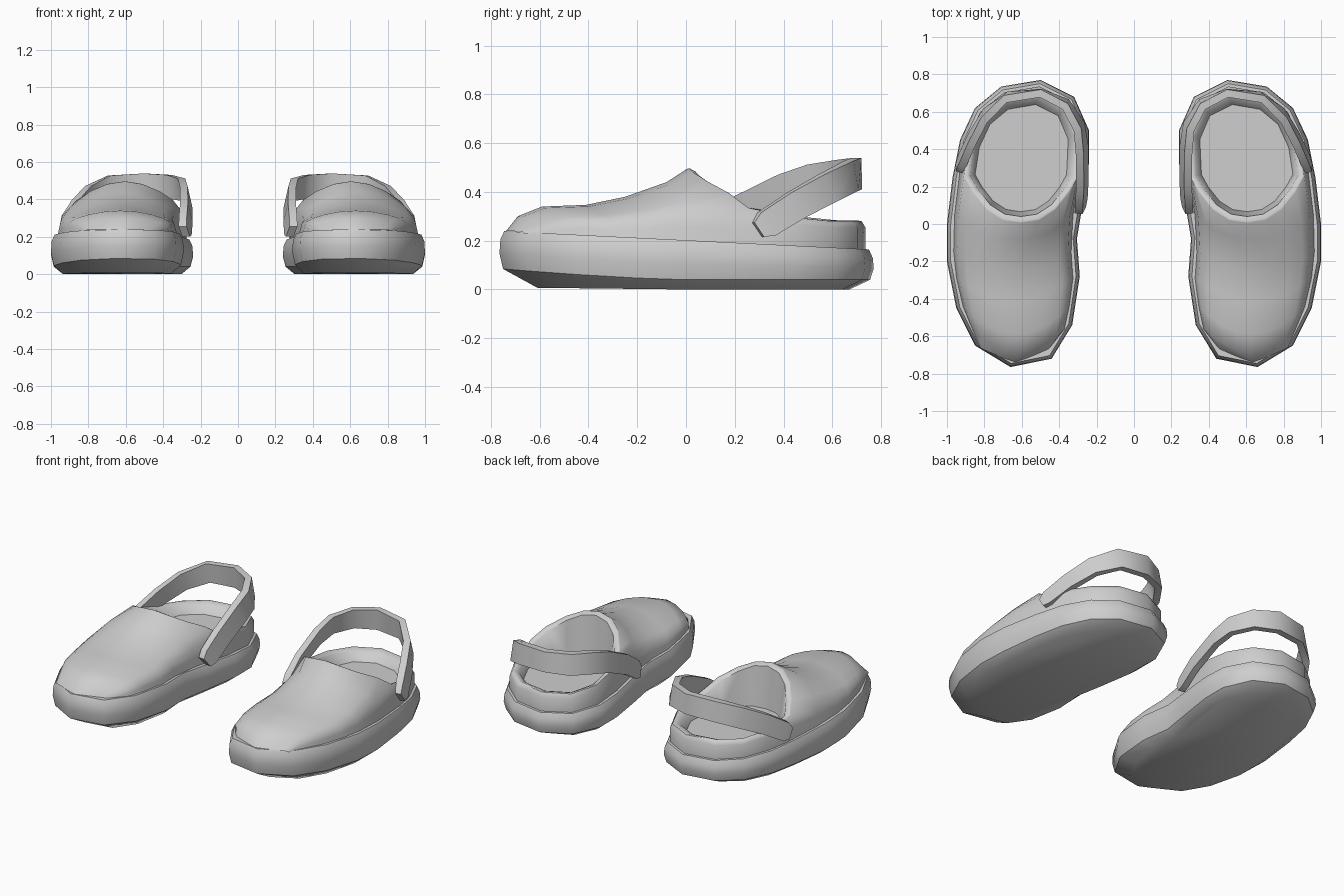
import bpy, bmesh, math
from mathutils import Vector

if "Cube" in bpy.data.objects:
    bpy.data.objects.remove(bpy.data.objects["Cube"])

grey = bpy.data.materials.new("light_grey")
grey.diffuse_color = (0.62, 0.62, 0.62, 1)
grey.use_nodes = True
grey.node_tree.nodes["Principled BSDF"].inputs["Base Color"].default_value = grey.diffuse_color

# Plan outline of one shoe, counter-clockwise from the toe
OUT = [(.66, -.765), (.85, -.65), (.95, -.45), (1, -.2), (1, 0), (.97, .25),
       (.93, .45), (.85, .62), (.71, .735), (.5, .77), (.32, .68), (.24, .5),
       (.24, .33), (.275, .1), (.305, -.08), (.29, -.28), (.33, -.54), (.44, -.72)]


def inset(d):
    """Outline moved inward by d."""
    pts = []
    for i, p in enumerate(OUT):
        a, b = Vector(OUT[i - 1]), Vector(OUT[(i + 1) % len(OUT)])
        t = (b - a).normalized()
        pts.append(Vector(p) + Vector((-t.y, t.x)) * d)
    return pts


def seam(y):
    """Height of the seam between sole and upper."""
    return .24 - .05 * (y + .76)


def crease(y):
    """Height of the crease above the tread."""
    return .04 + .045 * max(0, -y / .76) ** 1.4


def bridge(bm, a, b, closed=True):
    """Quads between two rows of vertices."""
    n = len(a)
    for i in range(n if closed else n - 1):
        j = (i + 1) % n
        bm.faces.new((a[i], a[j], b[j], b[i]))


def sharpen(bm, ring):
    """Keep the edges along a closed ring crisp."""
    for i, v in enumerate(ring):
        bm.edges.get((ring[i - 1], v)).smooth = False


def finish(name, bm, angle=40):
    """Turn the mesh into a smooth object mirrored into a pair."""
    bmesh.ops.recalc_face_normals(bm, faces=bm.faces)
    me = bpy.data.meshes.new(name)
    bm.to_mesh(me)
    bm.free()
    me.materials.append(grey)
    ob = bpy.data.objects.new(name, me)
    bpy.context.collection.objects.link(ob)
    bpy.ops.object.select_all(action='DESELECT')
    ob.select_set(True)
    bpy.context.view_layer.objects.active = ob
    bpy.ops.object.shade_smooth_by_angle(angle=math.radians(angle), keep_sharp_edges=True)
    ob.modifiers.new("pair", 'MIRROR').use_mirror_merge = False


# Sole: rings from the tread up to the lip under the upper
bm = bmesh.new()
rings = [
    [(p.x, p.y * (.87 if p.y < 0 else .95), .01 * max(0, -p.y)) for p in inset(.065)],
    [(p.x, p.y, crease(p.y)) for p in inset(.015)],
    [(p.x, p.y, .5 * (crease(p.y) + seam(p.y)) - .015) for p in inset(0)],
    [(p.x, p.y, seam(p.y) - .035) for p in inset(.004)],
    [(p.x, p.y, seam(p.y)) for p in inset(.02)],
    [(p.x, p.y, seam(p.y)) for p in inset(.055)],
]
rows = [[bm.verts.new(c) for c in r] for r in rings]
for a, b in zip(rows, rows[1:]):
    bridge(bm, a, b)
bm.faces.new(rows[0])
bm.faces.new(rows[-1])
sharpen(bm, rows[1])
sharpen(bm, rows[4])
finish("sole", bm, 70)

# Upper: arched sections from toe to opening
# (y at crown, backward sweep at the sides, sweep power, x min, x max, crown height)
STATIONS = [(-.738, .075, 1.15, .447, .822, .24), (-.69, .13, 1.7, .37, .866, .30),
            (-.59, .15, 2, .345, .915, .34), (-.41, .12, 2, .325, .95, .347),
            (-.25, .10, 2, .335, .965, .38), (-.08, .13, 2.5, .325, .96, .44),
            (.005, .29, 2.5, .28, .93, .495)]
half = [(1, 0), (.97, .25), (.94, .48), (.8, .67), (.57, .83), (.3, .95)]
ARCH = half + [(0, 1)] + [(-u, h) for u, h in reversed(half)]

bm = bmesh.new()
rows = []
for y0, sweep, power, x0, x1, top in STATIONS:
    row = []
    for u, h in ARCH:
        y = y0 + sweep * abs(u) ** power
        z = seam(y) - .005
        row.append(bm.verts.new(((x0 + x1) / 2 + u * (x1 - x0) / 2, y,
                                 z + max(0, top - z) * h)))
    rows.append(row)
for a, b in zip(rows, rows[1:]):
    bridge(bm, a, b, closed=False)

# Heel wall: three rows carried round the back from side to side
last = rows[-1]
low, high = inset(.035), inset(.05)
cols = [last[0:3]]
for i in range(6, 12):
    p, q = low[i], high[i]
    zb = seam(p.y) - .005
    zt = .295 if i in (6, 11) else .28
    cols.append([bm.verts.new((p.x, p.y, zb)),
                 bm.verts.new((p.x, p.y, zt - .025)),
                 bm.verts.new((q.x, q.y, zt))])
cols.append(last[:-4:-1])
for a, b in zip(cols, cols[1:]):
    bridge(bm, a, b, closed=False)

# Rim of the opening, inner wall and footbed
rim = last[2:-2] + [c[2] for c in reversed(cols[1:-1])]


def shrink(f, height):
    """Copy of the rim drawn in towards the middle of the opening."""
    return [bm.verts.new((.605 + (v.co.x - .605) * f, .31 + (v.co.y - .31) * f,
                          height(v.co.z))) for v in rim]


lip = shrink(.97, lambda z: z + .002)
inner = shrink(.885, lambda z: z - .012)
floor = shrink(.8, lambda z: .222)
for a, b in ((rim, lip), (lip, inner), (inner, floor)):
    bridge(bm, a, b)
bm.faces.new(floor)
sharpen(bm, floor)
finish("upper", bm, 50)

# Heel strap: flat band swept from the inner side round the back
PATH = [(.287, .075, .228), (.282, .11, .255), (.276, .22, .33), (.278, .4, .415),
        (.293, .52, .452), (.365, .64, .468), (.5, .7, .475), (.68, .678, .466),
        (.795, .58, .416), (.868, .45, .345), (.922, .33, .268), (.932, .295, .245)]
path = [Vector(p) for p in PATH]
bm = bmesh.new()
rings = []
for i, p in enumerate(path):
    t = (path[min(i + 1, len(path) - 1)] - path[max(i - 1, 0)]).normalized()
    side = t.cross(Vector((0, 0, 1))).normalized()   # points inward
    up = (side.cross(t) + side * .25 * abs(t.y)).normalized()
    end = i in (0, len(path) - 1)
    w = .035 if end else .052 + .012 * math.sin(math.pi * i / (len(path) - 1))
    rings.append([bm.verts.new(p + side * a * .021 + up * b * w)
                  for a, b in ((-1, -1), (1, -1), (1, 1), (-1, 1))])
for a, b in zip(rings, rings[1:]):
    bridge(bm, a, b)
bm.faces.new(rings[0])
bm.faces.new(rings[-1])
finish("heel_strap", bm, 50)
